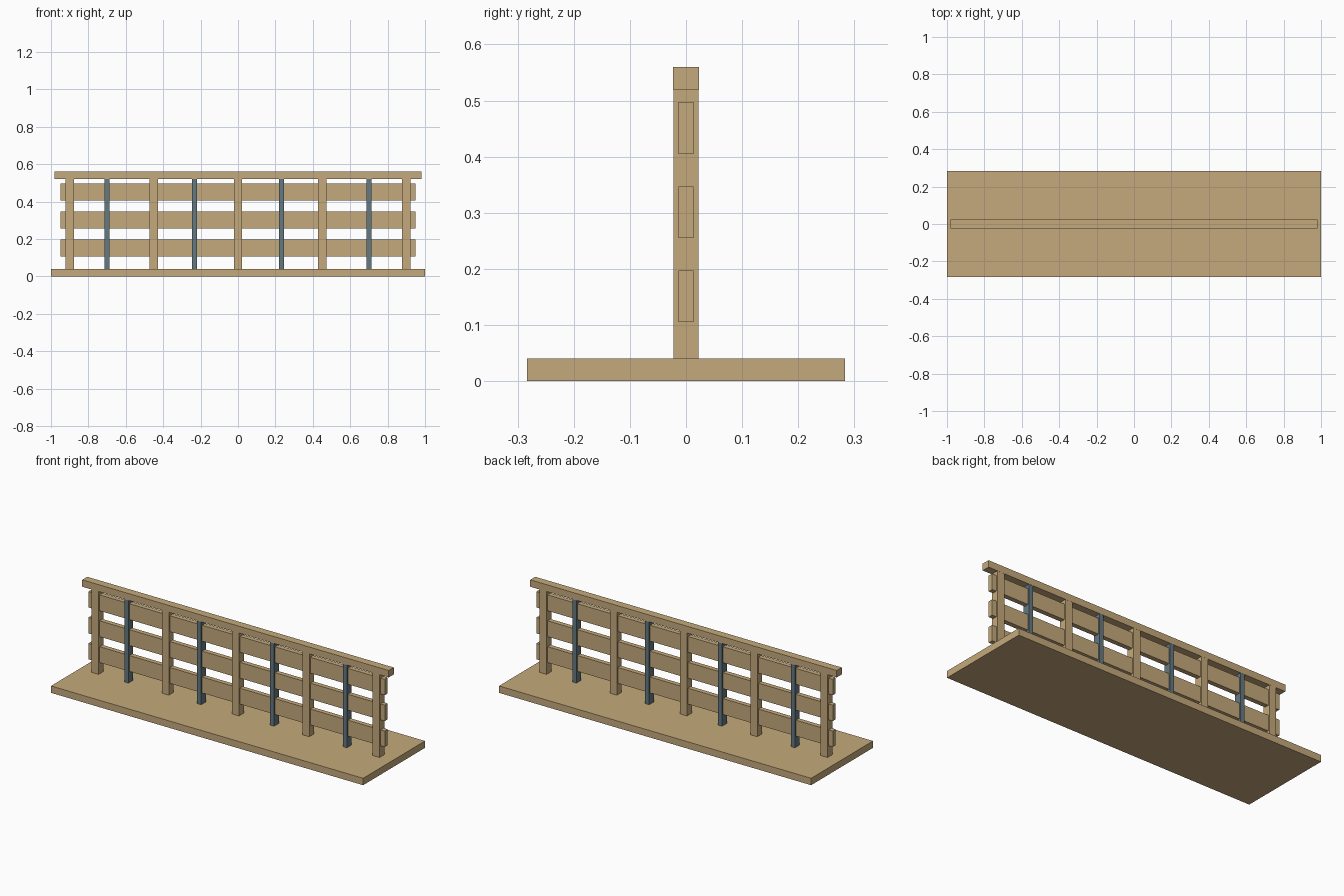
import bpy

if "Cube" in bpy.data.objects:
    bpy.data.objects.remove(bpy.data.objects["Cube"])


def material(name, color):
    m = bpy.data.materials.new(name)
    m.diffuse_color = color
    m.use_nodes = True
    m.node_tree.nodes["Principled BSDF"].inputs["Base Color"].default_value = m.diffuse_color
    return m


wood = material("wood", (0.56, 0.40, 0.20, 1))
steel = material("steel", (0.13, 0.19, 0.22, 1))


def box(name, x, z0, z1, width, depth, mat):
    bpy.ops.mesh.primitive_cube_add(size=1, location=(x, 0, (z0 + z1) / 2))
    ob = bpy.context.object
    ob.name = name
    ob.scale = (width, depth, z1 - z0)
    bpy.ops.object.transform_apply(location=False, rotation=False, scale=True)
    ob.data.materials.append(mat)
    return ob


# Ground board and top rail
box("base_board", 0, 0, 0.04, 2.0, 0.566, wood)
box("top_rail", 0, 0.52, 0.56, 1.964, 0.046, wood)

# Horizontal planks
for i in range(3):
    z = 0.151 + i * 0.15
    box(f"plank_{i + 1}", 0, z - 0.046, z + 0.046, 1.9, 0.027, wood)

# Wooden posts
for i in range(5):
    box(f"wood_post_{i + 1}", -0.9 + i * 0.45, 0.04, 0.52, 0.045, 0.045, wood)

# Thin steel uprights between the posts
for i in range(4):
    box(f"steel_upright_{i + 1}", -0.7 + i * 1.4 / 3, 0.04, 0.52, 0.026, 0.044, steel)
